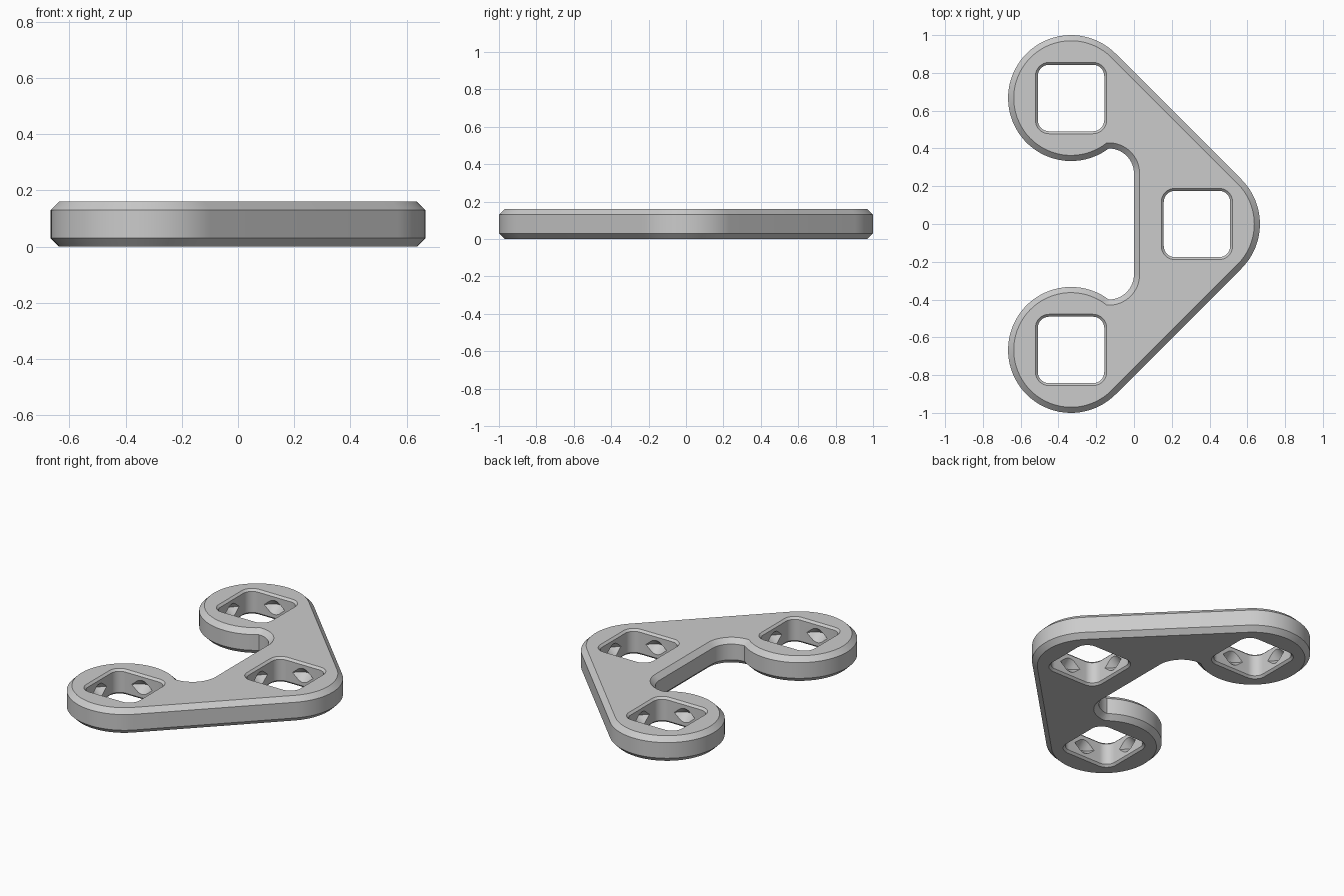
import bpy, bmesh, math

if "Cube" in bpy.data.objects:
    bpy.data.objects.remove(bpy.data.objects["Cube"])

R = 1 / 3                                   # lobe radius
T = 0.16                                    # thickness
BEVEL = 0.03
CENTERS = [(-R, 2 * R), (R, 0.0), (-R, -2 * R)]

grey = bpy.data.materials.new("light grey")
grey.diffuse_color = (0.6, 0.6, 0.6, 1)
grey.use_nodes = True
grey.node_tree.nodes["Principled BSDF"].inputs["Base Color"].default_value = grey.diffuse_color


def arc(cx, cy, r, a0, a1, n):
    return [(cx + r * math.cos(math.radians(a0 + (a1 - a0) * i / n)),
             cy + r * math.sin(math.radians(a0 + (a1 - a0) * i / n))) for i in range(n + 1)]


def outline(d):
    """Plate outline moved inward by d, counter-clockwise."""
    r = R - d
    # corner where the upper lobe meets the throat fillet
    cusp = math.degrees(math.atan2(-(0.8 * R - d), math.sqrt(r * r - (0.8 * R - d) ** 2)))
    lobe = arc(-R, 2 * R, r, 45, 360 + cusp, 56)
    fillet = arc(-0.4 * R, 0.8 * R, 0.4 * R + d, 90, 0, 16)
    upper = arc(R, 0, r, 0, 45, 12) + lobe + fillet
    lower = [(x, -y) for x, y in reversed(upper[1:])]
    return upper + lower


def rounded_square(h, c, cx=0, cy=0, turn=0):
    pts = []
    for k, (sx, sy) in enumerate([(1, 1), (-1, 1), (-1, -1), (1, -1)]):
        pts += arc(sx * (h - c), sy * (h - c), c, 90 * k, 90 * k + 90, 8)
    ca, sa = math.cos(turn), math.sin(turn)
    return [(cx + x * ca - y * sa, cy + x * sa + y * ca) for x, y in pts]


def loft(name, stacks):
    """Closed solids, each from a list of (outline, z) rings."""
    bm = bmesh.new()
    for rings in stacks:
        loops = [[bm.verts.new((x, y, z)) for x, y in pts] for pts, z in rings]
        n = len(loops[0])
        for a, b in zip(loops, loops[1:]):
            for i in range(n):
                j = (i + 1) % n
                bm.faces.new((a[i], a[j], b[j], b[i]))
        bm.faces.new(loops[0][::-1])
        bm.faces.new(loops[-1])
    bmesh.ops.recalc_face_normals(bm, faces=bm.faces)
    me = bpy.data.meshes.new(name)
    bm.to_mesh(me)
    bm.free()
    me.materials.append(grey)
    ob = bpy.data.objects.new(name, me)
    bpy.context.collection.objects.link(ob)
    return ob


# plate with bevelled rims
plate = loft("bracket_plate", [[(outline(BEVEL), 0), (outline(0), BEVEL),
                                (outline(0), T - BEVEL), (outline(BEVEL), T)]])

# square holes with small chamfers at both mouths
H, C, E = 0.176, 0.06, 0.013
holes = loft("hole_cutter", [[(rounded_square(H + E + o, C + E + o, x, y), z)
                              for o, z in [(0.01, -0.01), (-E, E), (-E, T - E), (0.01, T + 0.01)]]
                             for x, y in CENTERS])

# undercut pockets in the hole walls: a square turned by 45 degrees, tapering up and down
pockets = loft("pocket_cutter", [[(rounded_square(H * s, C * s, x, y, math.pi / 4), T / 2 + dz)
                                  for s, dz in [(0.72, -0.058), (1, 0), (0.72, 0.058)]]
                                 for x, y in CENTERS])

bpy.context.view_layer.objects.active = plate
plate.select_set(True)
for cutter in (holes, pockets):
    mod = plate.modifiers.new("cut", 'BOOLEAN')
    mod.operation = 'DIFFERENCE'
    mod.solver = 'EXACT'
    mod.object = cutter
    bpy.ops.object.modifier_apply(modifier=mod.name)
    bpy.data.objects.remove(cutter)

bpy.ops.object.shade_smooth_by_angle(angle=math.radians(30))
